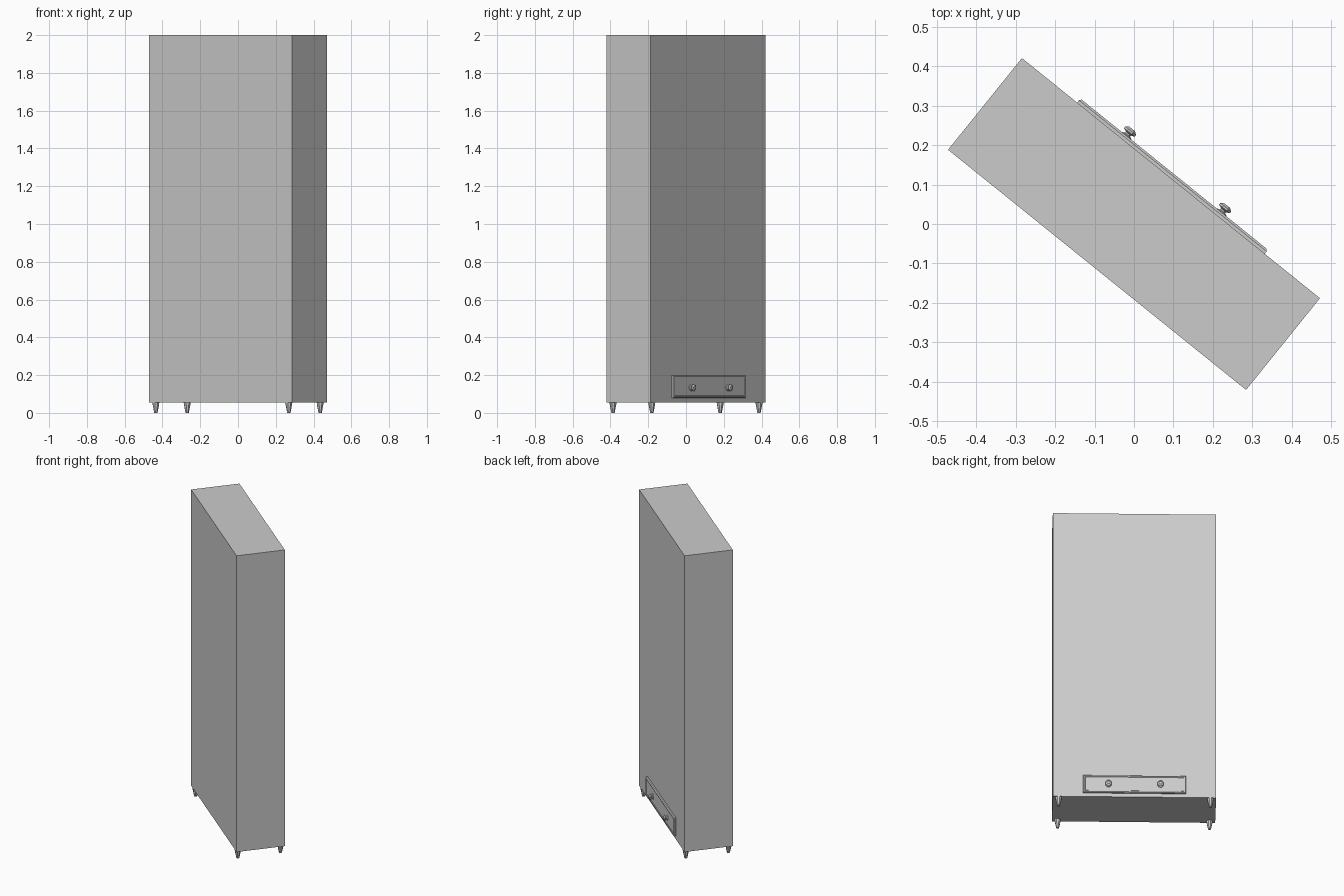
import bpy, bmesh, math
from mathutils import Matrix

if "Cube" in bpy.data.objects:
    bpy.data.objects.remove(bpy.data.objects["Cube"])

W, D = 0.972, 0.299          # cabinet width and depth
BASE, TOP = 0.055, 2.0
TURN = Matrix.Rotation(math.atan2(-0.61, 0.757), 4, 'Z')


def finish(name, bm):
    bmesh.ops.recalc_face_normals(bm, faces=bm.faces)
    mesh = bpy.data.meshes.new(name)
    bm.to_mesh(mesh)
    bm.free()
    ob = bpy.data.objects.new(name, mesh)
    bpy.context.collection.objects.link(ob)
    ob.matrix_world = TURN @ ob.matrix_world
    return ob


def loft(name, rings):
    """Skin a stack of equal point rings and cap both ends."""
    bm = bmesh.new()
    loops = [[bm.verts.new(p) for p in ring] for ring in rings]
    n = len(loops[0])
    for a, b in zip(loops, loops[1:]):
        for i in range(n):
            j = (i + 1) % n
            bm.faces.new((a[i], a[j], b[j], b[i]))
    bm.faces.new(loops[0])
    bm.faces.new(loops[-1])
    return finish(name, bm)


def circle(r, n=8):
    return [(r * math.cos(2 * math.pi * (i + .5) / n),
             r * math.sin(2 * math.pi * (i + .5) / n)) for i in range(n)]


def rect(hw, hh):
    return [(-hw, -hh), (hw, -hh), (hw, hh), (-hw, hh)]


# Cabinet body
loft("cabinet_body", [[(x, y, z) for x, y in rect(W / 2, D / 2)] for z in (BASE, TOP)])

# Tapered legs
for sx in (-1, 1):
    for sy in (-1, 1):
        loft("leg", [[(sx * 0.452 + x, sy * 0.132 + y, z) for x, y in circle(r)]
                     for r, z in ((0.009, 0), (0.018, 0.045), (0.019, BASE))])

# Drawer front with a chamfered rim
loft("drawer_front", [[(x, y, 0.138 + z) for x, z in rect(0.306 - i, 0.059 - i)]
                      for i, y in ((0, 0.147), (0, 0.157), (0.004, 0.1625),
                                   (0.011, 0.1625), (0.013, 0.160))])

# Turned drawer knobs
knob = ((0.019, 0.159), (0.017, 0.163), (0.009, 0.166), (0.009, 0.170),
        (0.019, 0.174), (0.019, 0.179), (0.010, 0.185))
for sx in (-1, 1):
    loft("drawer_knob", [[(sx * 0.155 + x, y, 0.134 + z) for x, z in circle(r)]
                         for r, y in knob])
